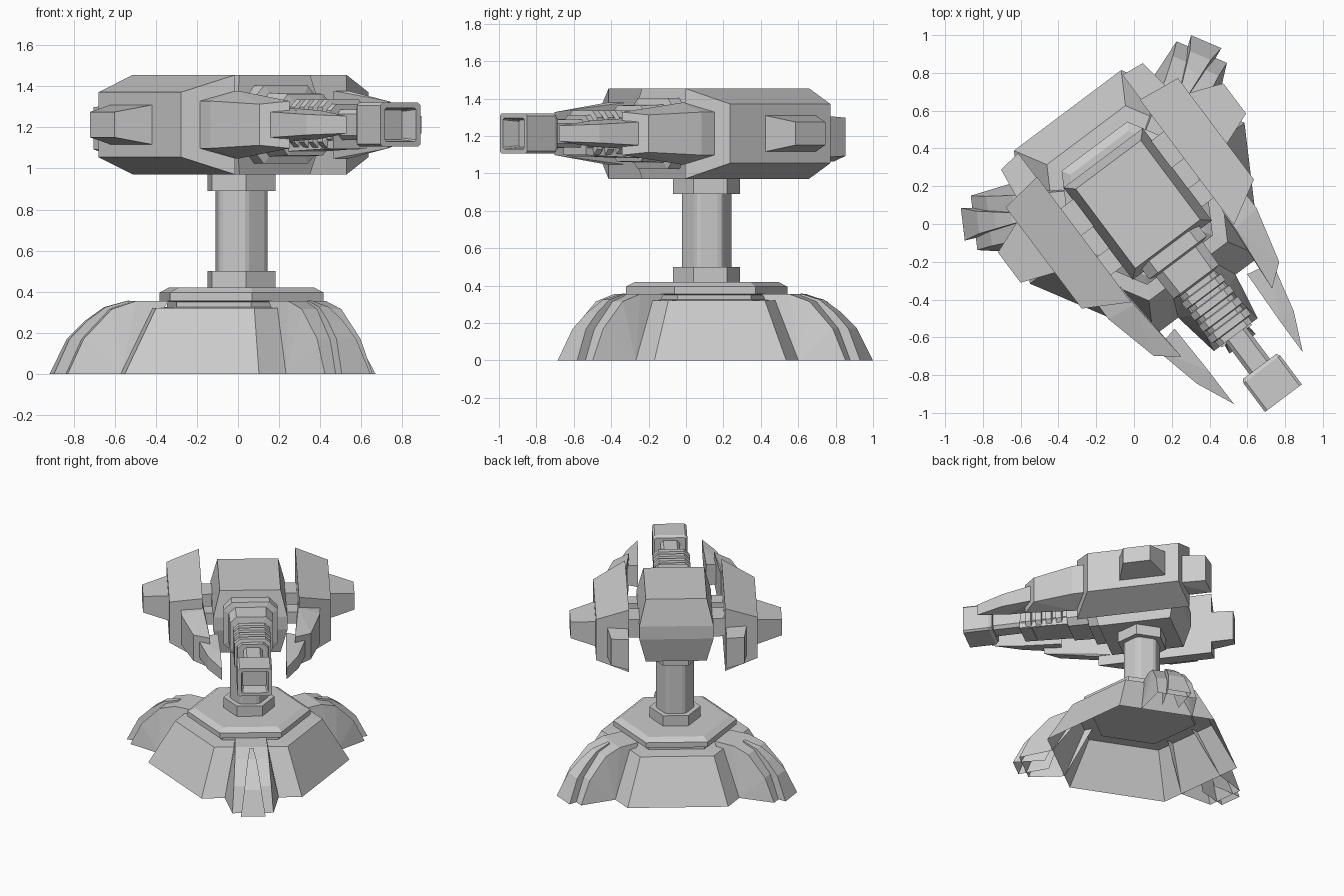
import bpy, bmesh
from math import radians, cos, sin, pi
from mathutils import Matrix, Vector

if "Cube" in bpy.data.objects:
    bpy.data.objects.remove(bpy.data.objects["Cube"])

# Everything is built around the column axis, facing local -y, then turned and moved
PLACE = Matrix.Translation((0.017, 0.11, 0)) @ Matrix.Rotation(radians(36.87), 4, 'Z')
ZC = 1.213  # height of the gun axis


def finish(name, bm, normals=True):
    if normals:
        bmesh.ops.recalc_face_normals(bm, faces=bm.faces)
    bm.transform(PLACE)
    me = bpy.data.meshes.new(name)
    bm.to_mesh(me)
    bm.free()
    ob = bpy.data.objects.new(name, me)
    bpy.context.collection.objects.link(ob)
    return ob


def loft(name, rings, cap_start=True, cap_end=True):
    bm = bmesh.new()
    vs = [[bm.verts.new(p) for p in r] for r in rings]
    n = len(rings[0])
    for a, b in zip(vs, vs[1:]):
        for i in range(n):
            j = (i + 1) % n
            bm.faces.new((a[i], a[j], b[j], b[i]))
    if cap_start:
        bm.faces.new(vs[0])
    if cap_end:
        bm.faces.new(vs[-1])
    return finish(name, bm)


def hull(name, pts):
    # flat-sided solid from corner points given as (side, forward, up from gun axis)
    bm = bmesh.new()
    for u, v, z in pts:
        bm.verts.new((u, -v, ZC + z))
    bmesh.ops.convex_hull(bm, input=bm.verts)
    bmesh.ops.dissolve_limit(bm, angle_limit=radians(1), verts=bm.verts, edges=bm.edges)
    return finish(name, bm)


def slab(side, corners):
    # corners (side, forward, half height), mirrored up and down
    return [(side * u, v, s * h) for u, v, h in corners for s in (-1, 1)]


def hexring(r, z):
    return [(r * cos(i * pi / 3), r * sin(i * pi / 3), z) for i in range(6)]


def barrel_ring(v, w, h, c=0.3):
    a, b = w * (1 - c), h * (1 - c)
    return [(x, -v, ZC + z) for x, z in ((a, h), (w, b), (w, -b), (a, -h),
                                         (-a, -h), (-w, -b), (-w, b), (-a, h))]


# Hollow six-sided base and the plate on top of it
loft('base_skirt', [hexring(.71, 0), hexring(.52, .32), hexring(.39, .325)], False, False)
loft('base_plate', [hexring(.395, .30), hexring(.395, .35), hexring(.435, .355),
                    hexring(.435, .395), hexring(.385, .42)])


# Three curved feet with a tapering raised rib
def foot(name, angle, stations, root):
    bm = bmesh.new()
    L, R = [[bm.verts.new((s * w, -r, z)) for r, z, w in stations] for s in (-1, 1)]
    for side, s in ((L, -1), (R, 1)):
        k = bm.verts.new((s * root[1], -root[0], 0))
        for a, b in zip(side, side[1:]):
            bm.faces.new((a, b, k) if s < 0 else (b, a, k))
    for i in range(len(L) - 1):
        bm.faces.new((L[i], R[i], R[i + 1], L[i + 1]))
    bm.transform(Matrix.Rotation(angle, 4, 'Z'))
    finish(name, bm)


for i in range(3):
    a = i * 2 * pi / 3
    foot(f'foot_{i + 1}', a, [(.37, .355, .11), (.53, .355, .115), (.65, .315, .12),
                              (.79, .17, .132), (.87, 0, .145)], (.615, .19))
    foot(f'foot_rib_{i + 1}', a, [(.55, .358, .012), (.67, .325, .03), (.76, .26, .045),
                                  (.85, .17, .06), (.93, 0, .087)], (.70, .06))

# Column with hexagonal collars
column = loft('column', [hexring(.14, .45), hexring(.14, .93)])
bev = column.modifiers.new('rounded_corners', 'BEVEL')
bev.width, bev.segments, bev.limit_method = .025, 2, 'ANGLE'
bev.angle_limit = radians(40)
loft('lower_collar', [hexring(.18, .415), hexring(.18, .50)])
loft('upper_collar', [hexring(.18, .89), hexring(.18, .985)])

# Central gun body, widest at mid height
hull('gun_body',
     [(s * .215, v, t * .242) for s in (-1, 1) for t in (-1, 1) for v in (-.255, .27)] +
     [(s * .262, v, t * .05) for s in (-1, 1) for t in (-1, 1) for v in (-.30, .31)])

# Stepped barrel shroud with cooling ribs
steps = [(.25, .19, .19), (.36, .19, .19), (.37, .155, .155), (.52, .15, .15), (.53, .11, .10)]
for i in range(4):
    v = .56 + i * .075
    steps += [(v, .11, .10), (v + .005, .13, .122), (v + .045, .13, .122), (v + .05, .11, .10)]
steps += [(.87, .108, .10)]
loft('barrel_shroud', [barrel_ring(*s) for s in steps])
hull('barrel_underside', [(s * w, v, z) for s in (-1, 1) for w, v, z in
                          ((.11, .3, -.05), (.11, .3, -.14), (.10, .88, -.05), (.10, .88, -.115))])
loft('barrel', [barrel_ring(.85, .068, .075), barrel_ring(1.11, .068, .075)])
loft('muzzle', [barrel_ring(1.08, .11, .095, .12), barrel_ring(1.10, .122, .107, .12),
                barrel_ring(1.29, .122, .107, .12), barrel_ring(1.29, .095, .082, .1),
                barrel_ring(1.19, .085, .072, .1)])

# Armour pods on both sides
for s, side in ((-1, 'left'), (1, 'right')):
    hull(f'{side}_pod', slab(s, [(.34, -.43, .242), (.34, .40, .242),
                                 (.57, -.40, .158), (.57, .27, .158)]))
    hull(f'{side}_pod_hub', slab(s, [(.55, -.31, .10), (.55, .04, .10),
                                     (.746, -.234, .062), (.746, -.034, .062)]))
    hull(f'{side}_pod_rear_block', [(s * u, v, z) for u, v, t, b in
                                    ((.345, -.35, .10, -.15), (.50, -.35, .10, -.13),
                                     (.345, -.59, .085, -.15), (.47, -.575, .085, -.12))
                                    for z in (t, b)])
    hull(f'{side}_fore_armour', slab(s, [(.335, .30, .165), (.49, .30, .115), (.49, .40, .115),
                                         (.415, .70, .10), (.30, .79, .115), (.335, .42, .165)]))
    hull(f'{side}_blade', slab(s, [(.24, .65, .085), (.385, .68, .065), (.32, .955, .05),
                                   (.23, .94, .07), (.228, 1.157, .042)]))
    # axle and braces joining the pod to the body
    hull(f'{side}_axle', slab(s, [(.2, -.22, .07), (.2, -.04, .07),
                                  (.36, -.22, .07), (.36, -.04, .07)]))
    hull(f'{side}_brace', slab(s, [(.2, .10, .045), (.2, .22, .045),
                                   (.36, .10, .045), (.36, .22, .045)]))
